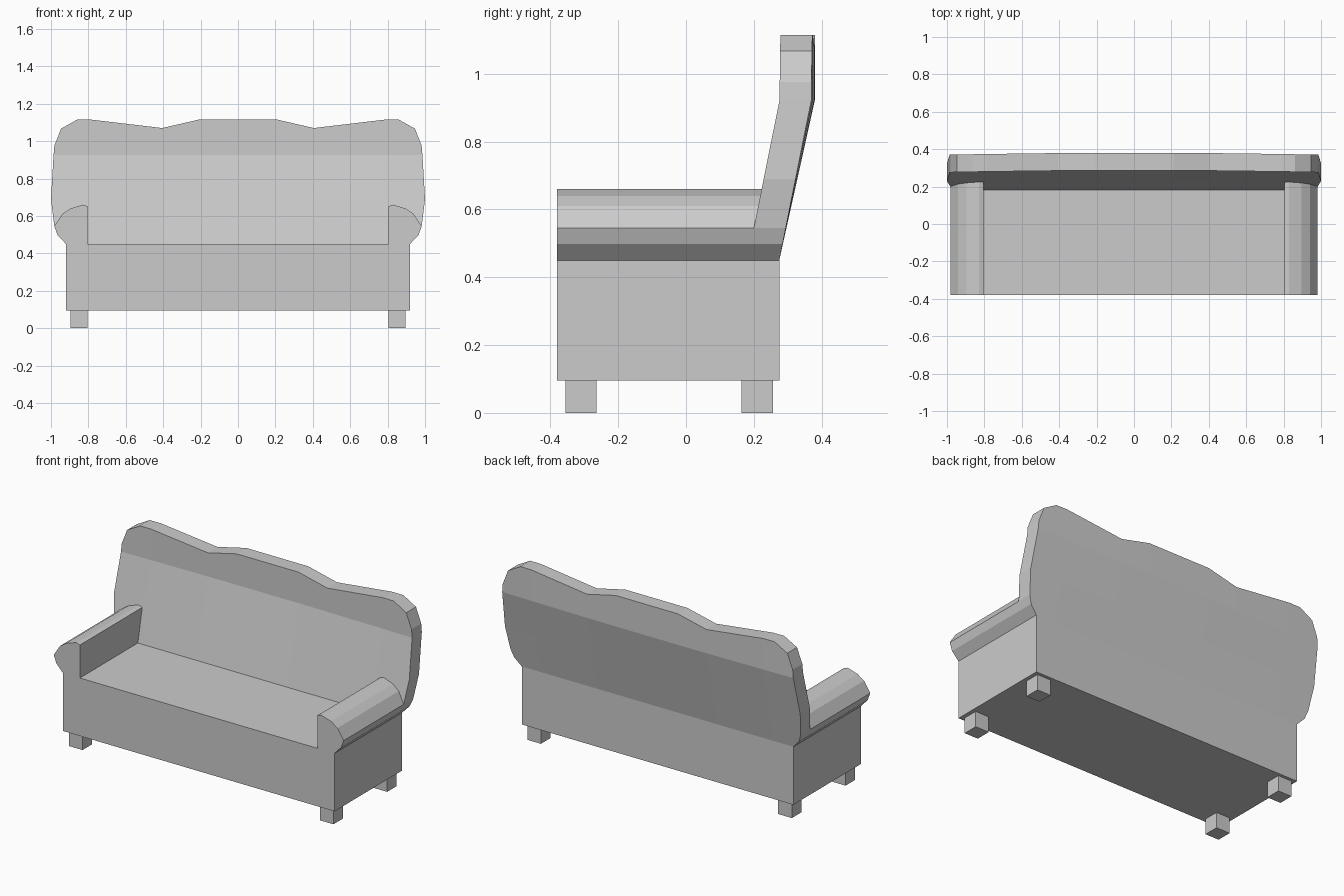
import bpy, bmesh
from mathutils import Vector

if "Cube" in bpy.data.objects:
    bpy.data.objects.remove(bpy.data.objects["Cube"])


def finish(name, bm):
    bmesh.ops.recalc_face_normals(bm, faces=bm.faces)
    me = bpy.data.meshes.new(name)
    bm.to_mesh(me)
    bm.free()
    ob = bpy.data.objects.new(name, me)
    bpy.context.collection.objects.link(ob)
    return ob


def box(name, lo, hi):
    bm = bmesh.new()
    bmesh.ops.create_cube(bm, size=1)
    for v in bm.verts:
        v.co = Vector([lo[i] if v.co[i] < 0 else hi[i] for i in range(3)])
    return finish(name, bm)


def slab(profile, y0, y1, cuts=()):
    """Extrude an xz profile along y, first cutting it along (axis, value) planes."""
    bm = bmesh.new()
    bm.faces.new([bm.verts.new((x, y0, z)) for x, z in profile])
    for axis, value in cuts:
        co, no = Vector(), Vector()
        co[axis], no[axis] = value, 1
        bmesh.ops.bisect_plane(bm, geom=bm.verts[:] + bm.edges[:] + bm.faces[:],
                               plane_co=co, plane_no=no, dist=1e-4)
    ext = bmesh.ops.extrude_face_region(bm, geom=bm.faces[:], use_keep_orig=True)
    for g in ext["geom"]:
        if isinstance(g, bmesh.types.BMVert):
            g.co.y = y1
    return bm


# Seat block
box("seat", (-0.92, -0.38, 0.095), (0.92, 0.275, 0.45))

# Legs
for side, x in (("left", -0.85), ("right", 0.85)):
    for end, y in (("front", -0.31), ("back", 0.21)):
        box(f"{end}_{side}_leg", (x - 0.046, y - 0.046, 0), (x + 0.046, y + 0.046, 0.097))

# Rolled arms, ending inside the backrest
roll = [(0.92, 0.45), (0.965, 0.498), (0.982, 0.545)]
arm = [(0.805, 0.45)] + roll + [(0.94, 0.61), (0.895, 0.64), (0.83, 0.66), (0.805, 0.652)]
for side, s in (("left", -1), ("right", 1)):
    finish(f"{side}_arm", slab([(s * x, z) for x, z in arm], -0.38, 0.225))

# Backrest: scalloped outline, leaning back then upright, slightly bowed
half = roll + [(1.0, 0.69), (0.986, 0.925), (0.982, 0.975), (0.946, 1.067),
               (0.86, 1.115), (0.785, 1.115), (0.405, 1.07), (0.21, 1.115)]
outline = half + [(-x, z) for x, z in reversed(half)]
bm = slab(outline, 0, 1, [(2, 0.69), (2, 0.925)] + [(0, x) for x in (-0.785, -0.405, -0.21, 0.21, 0.405, 0.785)])
for v in bm.verts:
    t = min((v.co.z - 0.45) / 0.475, 1)
    bow = 0.011 * t * (1 - v.co.x ** 2)
    v.co.y = (0.275 if v.co.y > 0.5 else 0.181) + 0.095 * t + bow
finish("backrest", bm)
